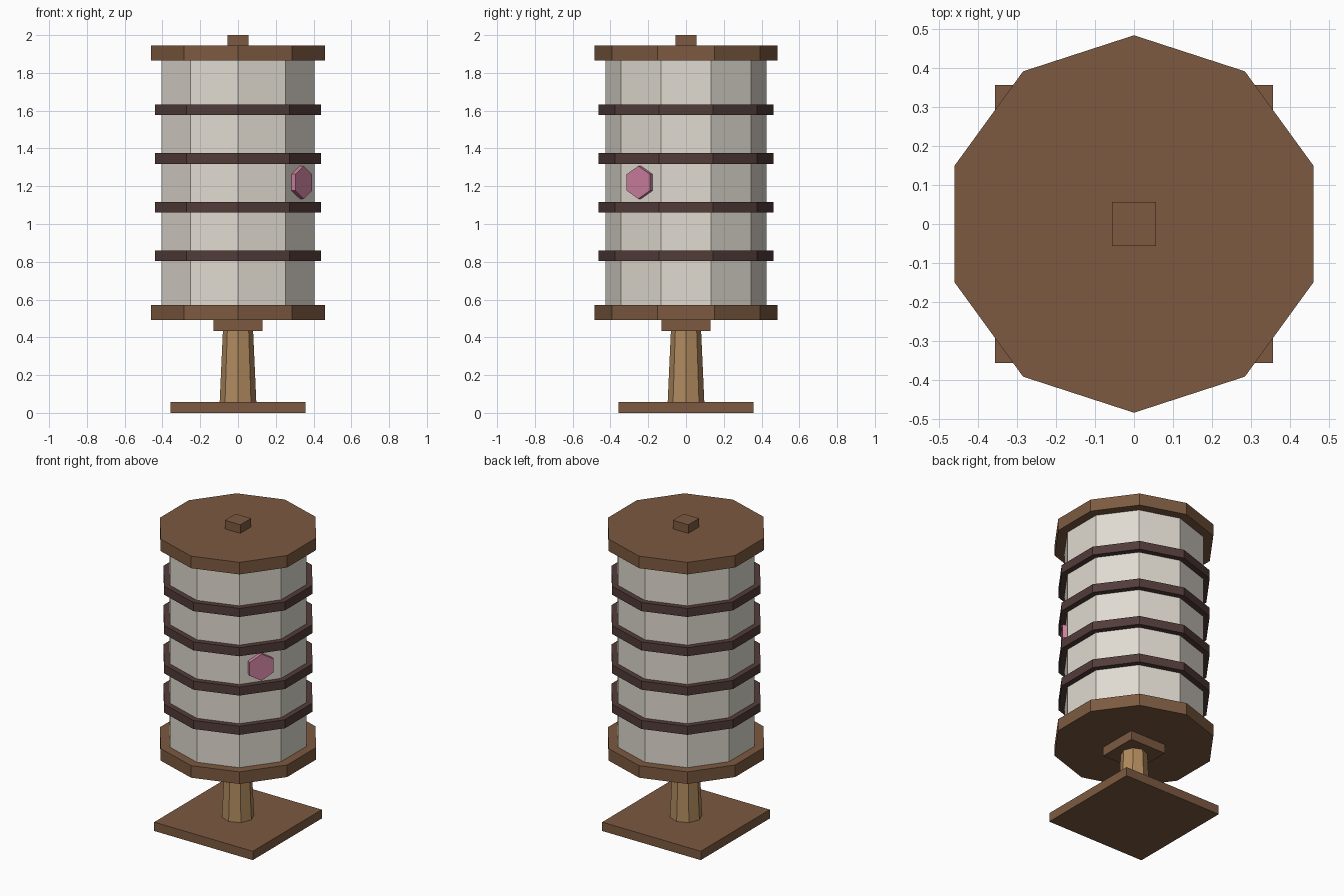
import bpy, bmesh, math
from mathutils import Vector, Matrix

if "Cube" in bpy.data.objects:
    bpy.data.objects.remove(bpy.data.objects["Cube"])


def material(name, r, g, b):
    """Flat colour from sRGB 0-255, stored as linear."""
    def lin(c):
        c /= 255
        return c / 12.92 if c <= 0.04045 else ((c + 0.055) / 1.055) ** 2.4
    m = bpy.data.materials.new(name)
    m.diffuse_color = (lin(r), lin(g), lin(b), 1)
    m.use_nodes = True
    m.node_tree.nodes["Principled BSDF"].inputs["Base Color"].default_value = m.diffuse_color
    return m


brown = material("dark_wood", 124, 90, 64)
light = material("light_wood", 176, 138, 94)
paper = material("off_white", 224, 218, 208)
band = material("dark_band", 82, 60, 57)
pink = material("pink", 206, 130, 160)


def prism(name, sides, r_low, r_high, z0, z1, mat, start=-90, matrix=None):
    """Flat-sided prism or taper; first corner at the start angle."""
    bm = bmesh.new()
    rings = []
    for r, z in ((r_low, z0), (r_high, z1)):
        ring = []
        for i in range(sides):
            a = math.radians(start + 360 * i / sides)
            ring.append(bm.verts.new((r * math.cos(a), r * math.sin(a), z)))
        rings.append(ring)
    low, high = rings
    bm.faces.new(low[::-1])
    bm.faces.new(high)
    for i in range(sides):
        j = (i + 1) % sides
        bm.faces.new((low[i], low[j], high[j], high[i]))
    if matrix:
        bm.transform(matrix)
    bmesh.ops.recalc_face_normals(bm, faces=bm.faces)
    mesh = bpy.data.meshes.new(name)
    bm.to_mesh(mesh)
    bm.free()
    mesh.materials.append(mat)
    obj = bpy.data.objects.new(name, mesh)
    bpy.context.collection.objects.link(obj)
    return obj


def square(name, half, z0, z1, mat):
    r = half * math.sqrt(2)
    return prism(name, 4, r, r, z0, z1, mat, start=45)


# Stand: foot, tapered post and collar
square("base_plate", 0.357, 0, 0.058, brown)
prism("post", 8, 0.097, 0.08, 0.058, 0.434, light)
square("collar", 0.13, 0.434, 0.493, brown)

# Ten-sided drum with wooden end caps and top knob
prism("lower_cap", 10, 0.485, 0.485, 0.493, 0.572, brown)
prism("drum", 10, 0.426, 0.426, 0.572, 1.865, paper)
prism("upper_cap", 10, 0.485, 0.485, 1.865, 1.944, brown)
square("knob", 0.056, 1.944, 2.0, brown)

# Four evenly spaced bands
for i in range(4):
    zc = 0.832 + 0.2573 * i
    prism(f"band_{i + 1}", 10, 0.463, 0.463, zc - 0.028, zc + 0.028, band)

# Hexagonal badge on the front-right face of the drum
out = Vector((math.cos(math.radians(-36)), math.sin(math.radians(-36)), 0))
up = Vector((0, 0, 1))
side = up.cross(out)
frame = Matrix((side, up, out)).transposed().to_4x4()
frame.translation = Vector((0, 0, 1.22))
prism("badge", 6, 0.087, 0.087, 0.40, 0.43, pink, start=90, matrix=frame)
